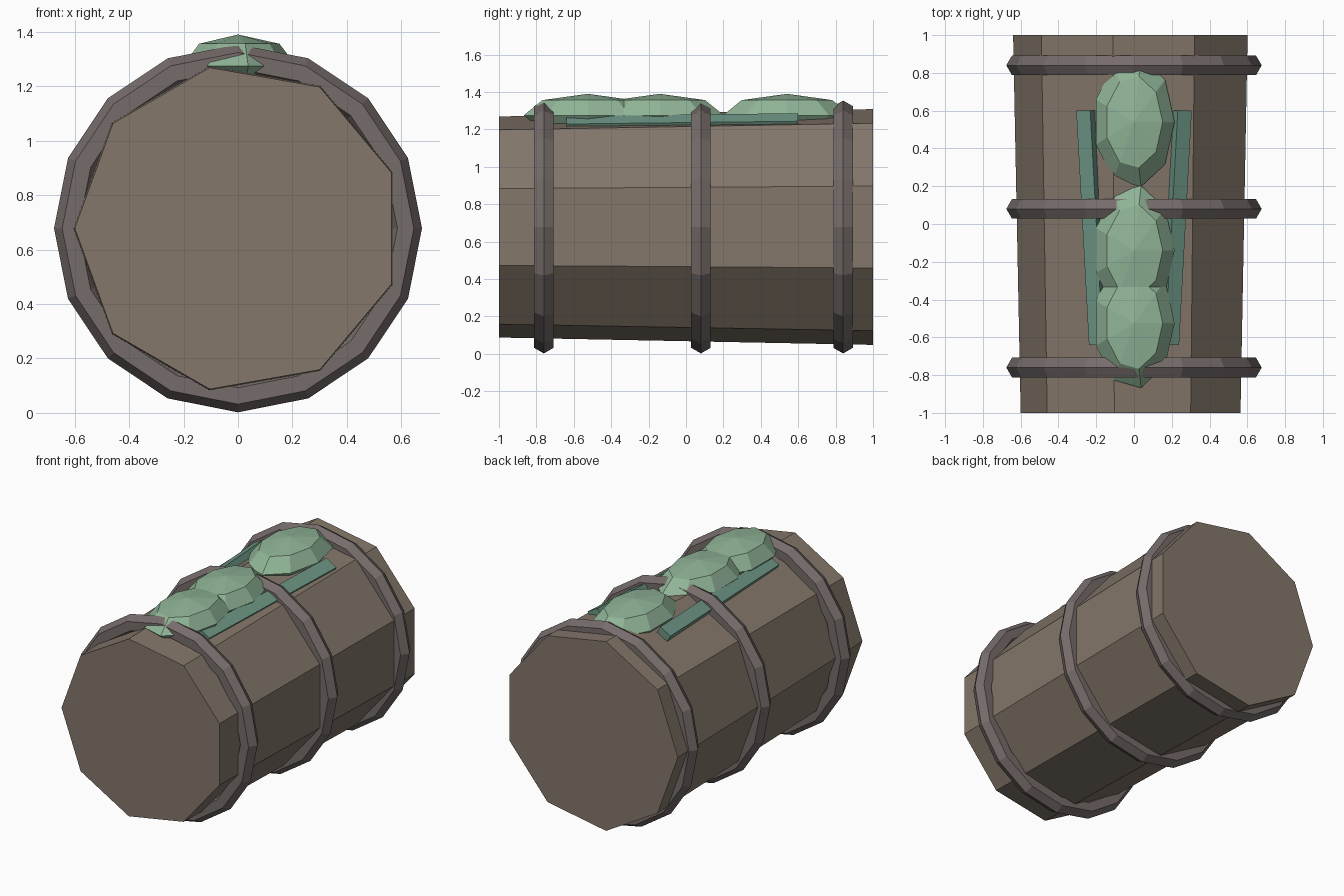
import bpy, bmesh
from math import sin, cos, pi, radians
from mathutils import Vector, Matrix

if "Cube" in bpy.data.objects:
    bpy.data.objects.remove(bpy.data.objects["Cube"])

AXIS_Z = 0.678  # height of the log's centre line


def material(name, rgb):
    m = bpy.data.materials.new(name)
    m.diffuse_color = (*rgb, 1)
    m.use_nodes = True
    m.node_tree.nodes["Principled BSDF"].inputs["Base Color"].default_value = m.diffuse_color
    return m


BARK = material("bark", (0.23, 0.185, 0.145))
BAND = material("band", (0.18, 0.15, 0.145))
MOSS = material("moss", (0.28, 0.46, 0.31))
STRIP = material("dark_moss", (0.15, 0.30, 0.23))


def finish(name, bm, mat):
    bmesh.ops.remove_doubles(bm, verts=bm.verts, dist=1e-5)
    bmesh.ops.recalc_face_normals(bm, faces=bm.faces)
    me = bpy.data.meshes.new(name)
    bm.to_mesh(me)
    bm.free()
    me.materials.append(mat)
    ob = bpy.data.objects.new(name, me)
    bpy.context.collection.objects.link(ob)
    return ob


def loft(name, rings, mat, closed=False):
    """Skin a list of point rings; cap the ends unless closed."""
    bm = bmesh.new()
    vs = [[bm.verts.new(p) for p in r] for r in rings]
    n, k = len(rings[0]), len(rings)
    for i in range(k if closed else k - 1):
        a, b = vs[i], vs[(i + 1) % k]
        for j in range(n):
            bm.faces.new((a[j], a[(j + 1) % n], b[(j + 1) % n], b[j]))
    if not closed:
        bm.faces.new(vs[0])
        bm.faces.new(vs[-1])
    return finish(name, bm, mat)


def circle_y(r, y, n, start=0.0):
    """Ring of n points around the log's axis."""
    return [(r * cos(start + 2 * pi * i / n), y, AXIS_Z + r * sin(start + 2 * pi * i / n))
            for i in range(n)]


# Nine-sided tapered log
loft("log", [circle_y(0.60, -1, 9, pi), circle_y(0.64, 1, 9, pi)], BARK)

# Three hexagonal-section bands around the log
for i, y in enumerate((-0.76, 0.08, 0.84)):
    rings = [circle_y(0.616 + 0.06 * cos(pi * k / 3), y + 0.06 * sin(pi * k / 3), 16)
             for k in range(6)]
    loft(f"bark_band_{i + 1}", rings, BAND, closed=True)

# Three flattened moss clumps on top
for i, y in enumerate((-0.525, -0.14, 0.54)):
    rings = []
    for k in range(5):
        lat = radians(-90 + 45 * k)
        rad = max(cos(lat), 1e-3)
        rings.append([(0.215 * rad * cos(2 * pi * j / 9),
                       y + 0.348 * rad * sin(2 * pi * j / 9),
                       1.275 + 0.115 * sin(lat)) for j in range(9)])
    loft(f"moss_clump_{i + 1}", rings, MOSS)

# Two tilted moss strips, mirrored left and right
for side, label in ((-1, "left"), (1, "right")):
    front = Vector((side * 0.188, -0.64, 1.226))
    back = Vector((side * 0.255, 0.60, 1.241))
    bm = bmesh.new()
    roll = Matrix.Rotation(side * radians(30), 3, 'Y')
    corners = [roll @ Vector((x * 0.0425, 0, z * 0.0275))
               for x, z in ((-1, -1), (1, -1), (1, 1), (-1, 1))]
    bm.free()
    loft(f"moss_strip_{label}", [[c + p for p in corners] for c in (front, back)], STRIP)
